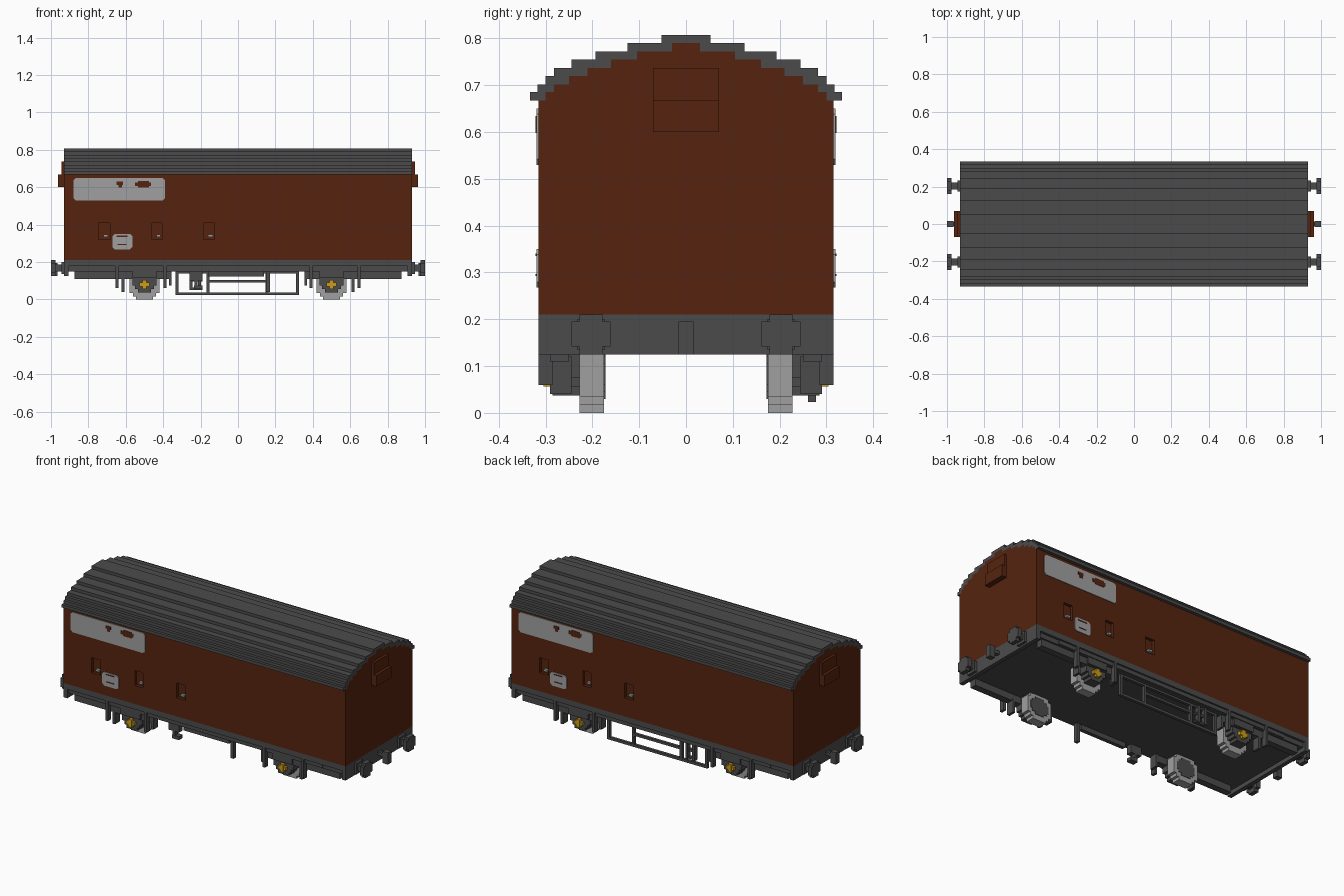
import bpy, bmesh
from mathutils import Matrix, Vector

if "Cube" in bpy.data.objects:
    bpy.data.objects.remove(bpy.data.objects["Cube"], do_unlink=True)


def material(name, srgb):
    col = [((c / 255 + 0.055) / 1.055) ** 2.4 for c in srgb] + [1.0]
    m = bpy.data.materials.new(name)
    m.use_nodes = True
    m.diffuse_color = col
    m.node_tree.nodes["Principled BSDF"].inputs["Base Color"].default_value = col
    return m


BROWN = material("reddish brown", (86, 36, 15))
DARK = material("dark grey", (75, 75, 75))
LIGHT = material("light grey", (160, 160, 160))
YELLOW = material("golden yellow", (205, 158, 25))


def finish(name, bm, mat):
    bmesh.ops.recalc_face_normals(bm, faces=bm.faces)
    me = bpy.data.meshes.new(name)
    bm.to_mesh(me)
    bm.free()
    me.materials.append(mat)
    ob = bpy.data.objects.new(name, me)
    bpy.context.collection.objects.link(ob)
    return ob


def boxes(name, mat, items, turn=False, mx=False, my=False):
    """Boxes as (x0, x1, y0, y1, z0, z1); turn adds copies rotated half a turn, mx/my mirrored copies."""
    items = list(items)
    if turn:
        items += [(-b, -a, -d, -c, e, f) for a, b, c, d, e, f in items]
    if mx:
        items += [(-b, -a, c, d, e, f) for a, b, c, d, e, f in items]
    if my:
        items += [(a, b, -d, -c, e, f) for a, b, c, d, e, f in items]
    bm = bmesh.new()
    for a, b, c, d, e, f in items:
        mtx = Matrix.Translation(((a + b) / 2, (c + d) / 2, (e + f) / 2)) @ Matrix.Diagonal((b - a, d - c, f - e, 1))
        bmesh.ops.create_cube(bm, size=1, matrix=mtx)
    return finish(name, bm, mat)


def prism(name, mat, pts, axis, a, b, offset=(0, 0)):
    """Extrude a profile along x (points are y,z) or along y (points are x,z)."""
    bm = bmesh.new()
    u, v = offset
    vs = [bm.verts.new((a, p + u, q + v) if axis == "x" else (p + u, a, q + v)) for p, q in pts]
    face = bm.faces.new(vs)
    ext = bmesh.ops.extrude_face_region(bm, geom=[face])["geom"]
    shift = Vector((b - a, 0, 0)) if axis == "x" else Vector((0, b - a, 0))
    bmesh.ops.translate(bm, vec=shift, verts=[g for g in ext if isinstance(g, bmesh.types.BMVert)])
    return finish(name, bm, mat)


def stair(levels, z0):
    """Symmetric stepped outline from (half width, top height) levels."""
    right, z = [], z0
    for h, top in levels:
        right += [(h, z), (h, top)]
        z = top
    return right + [(-h, z) for h, z in reversed(right)]


# Stepped arched roof and the body below it
L = 0.93
heights = [0.685, 0.702, 0.72, 0.737, 0.755, 0.772, 0.79, 0.807]
outer = stair(zip([0.333, 0.317, 0.30, 0.282, 0.245, 0.193, 0.125, 0.052], heights), 0.667)
inner = stair(zip([0.315, 0.30, 0.282, 0.25, 0.21, 0.16, 0.105, 0.03], [0.667] + heights[:7]), 0.21)
prism("roof", DARK, outer + inner[-2:0:-1], "x", -L, L)
body = prism("body", BROWN, inner, "x", -L, L)

# Recessed handle pockets, cut on both sides
pockets = [(-0.745, -0.685), (-0.46, -0.405), (-0.185, -0.125)]
cutter = boxes("pocket_cutter", BROWN, [(a, b, -0.4, -0.297, 0.32, 0.41) for a, b in pockets], turn=True)
cutter.hide_render = True
mod = body.modifiers.new("pockets", "BOOLEAN")
mod.operation, mod.solver, mod.object = "DIFFERENCE", "EXACT", cutter
bpy.context.view_layer.objects.active = body
bpy.ops.object.modifier_apply(modifier=mod.name)
bpy.data.objects.remove(cutter, do_unlink=True)
boxes("pocket_handles", LIGHT,
      [(a + 0.025, b - 0.01, -0.312, -0.296, 0.335, 0.347) for a, b in pockets], turn=True)


# Side panels with clipped corners, and brown marks on them
def plate(name, x0, x1, z0, z1, c):
    pts = [(x0 + c, z0), (x1 - c, z0), (x1, z0 + c), (x1, z1 - c),
           (x1 - c, z1), (x0 + c, z1), (x0, z1 - c), (x0, z0 + c)]
    prism("front_" + name, LIGHT, pts, "y", -0.319, -0.314)
    prism("back_" + name, LIGHT, [(-x, z) for x, z in pts], "y", 0.314, 0.319)


plate("large_panel", -0.88, -0.39, 0.53, 0.65, 0.012)
plate("small_panel", -0.672, -0.565, 0.268, 0.35, 0.012)
marks = [(-0.65, -0.615, 0.612, 0.63), (-0.64, -0.62, 0.598, 0.612), (-0.55, -0.465, 0.606, 0.626),
         (-0.535, -0.475, 0.598, 0.634), (-0.65, -0.59, 0.335, 0.341), (-0.645, -0.595, 0.292, 0.297)]
boxes("panel_marks", BROWN, [(a, b, -0.321, -0.316, c, d) for a, b, c, d in marks], turn=True)

# Stepped end vents
boxes("end_vents", BROWN, [(L, 0.945, -0.07, 0.07, 0.667, 0.737),
                           (L, 0.962, -0.07, 0.07, 0.60, 0.667)], mx=True)

# Floor, headstocks and side beams
boxes("floor", DARK, [(-0.92, 0.92, -0.30, 0.30, 0.15, 0.21)])
boxes("headstocks", DARK, [(0.905, L, -0.315, 0.315, 0.125, 0.21)], mx=True)
boxes("side_beams", DARK, [(-0.905, 0.905, 0.295, 0.315, 0.178, 0.21),
                           (-0.77, 0.77, 0.285, 0.305, 0.155, 0.18)], my=True)
boxes("lower_beams", DARK, [(0.37, 0.875, 0.25, 0.29, 0.11, 0.16)], mx=True, my=True)

# Buffers and coupling hooks
buffers = []
for y in (-0.203, 0.203):
    buffers += [(L, 0.98, y - 0.018, y + 0.018, 0.15, 0.187),
                (L, 0.945, y - 0.03, y + 0.03, 0.135, 0.20),
                (0.975, 1.0, y - 0.042, y + 0.042, 0.142, 0.195),
                (0.975, 1.0, y - 0.025, y + 0.025, 0.125, 0.21)]
boxes("buffers", DARK, buffers, mx=True)
boxes("coupling_hooks", DARK, [(L, 0.99, -0.01, 0.01, 0.16, 0.18),
                               (0.965, 1.0, -0.016, 0.016, 0.125, 0.195)], mx=True)

# Wheels, axle guards and axle boxes
rim = stair([(0.045, 0.017), (0.062, 0.035), (0.08, 0.13), (0.062, 0.148), (0.045, 0.165)], 0)
hub = stair([(0.03, 0.045), (0.05, 0.06), (0.06, 0.105), (0.05, 0.12), (0.03, 0.135)], 0.03)
guard = stair([(0.035, 0.055), (0.05, 0.075), (0.065, 0.16)], 0.037)
for xn, x in (("right", -0.5), ("left", 0.5)):
    for yn, s in (("front", -1), ("back", 1)):
        tag = f"{yn}_{xn}_"
        prism(tag + "wheel", LIGHT, rim, "y", s * 0.175, s * 0.228, (x, 0))
        prism(tag + "wheel_hub", DARK, hub, "y", s * 0.172, s * 0.18, (x, 0))
        prism(tag + "axle_guard", DARK, guard, "y", s * 0.228, s * 0.285, (x, 0))
boxes("axle_boxes", YELLOW, [(0.474, 0.526, 0.28, 0.302, 0.069, 0.09),
                             (0.489, 0.511, 0.28, 0.304, 0.056, 0.103)], mx=True, my=True)
boxes("axle_springs", DARK, [(0.435, 0.565, 0.28, 0.30, 0.115, 0.16)], mx=True, my=True)

# Brake and step hangers beside the wheels
boxes("hangers", DARK, [(0.608, 0.624, 0.245, 0.29, 0.04, 0.12), (0.638, 0.654, 0.285, 0.315, 0.06, 0.18),
                        (0.382, 0.398, 0.285, 0.315, 0.06, 0.18), (0.355, 0.37, 0.245, 0.29, 0.075, 0.16)],
      mx=True, my=True)

# Open brake frame under the back side
Y0, Y1 = 0.261, 0.278
frame = [(-0.335, 0.325, Y0, Y1, 0.023, 0.038), (-0.335, 0.325, Y0, Y1, 0.138, 0.155),
         (-0.16, 0.16, Y0, Y1, 0.09, 0.104)]
frame += [(x - 0.008, x + 0.008, Y0, Y1, 0.025, 0.15) for x in (-0.327, -0.16, 0.155, 0.318)]
frame += [(x - 0.008, x + 0.008, Y0, Y1 + 0.01, 0.05, 0.15) for x in (-0.25, -0.205)]
frame += [(-0.258, -0.19, Y0, Y1, 0.05, 0.064), (-0.258, -0.19, Y0, Y1, 0.095, 0.11)]
boxes("brake_frame", DARK, frame)

# Brake fittings under the front side
boxes("brake_fittings", DARK, [(0.15, 0.17, -0.285, -0.262, 0.04, 0.16),
                               (-0.26, -0.19, -0.285, -0.25, 0.10, 0.16),
                               (-0.235, -0.19, -0.285, -0.25, 0.055, 0.075),
                               (-0.232, -0.216, -0.285, -0.25, 0.055, 0.11),
                               (-0.16, 0.14, -0.285, -0.262, 0.122, 0.16)])
